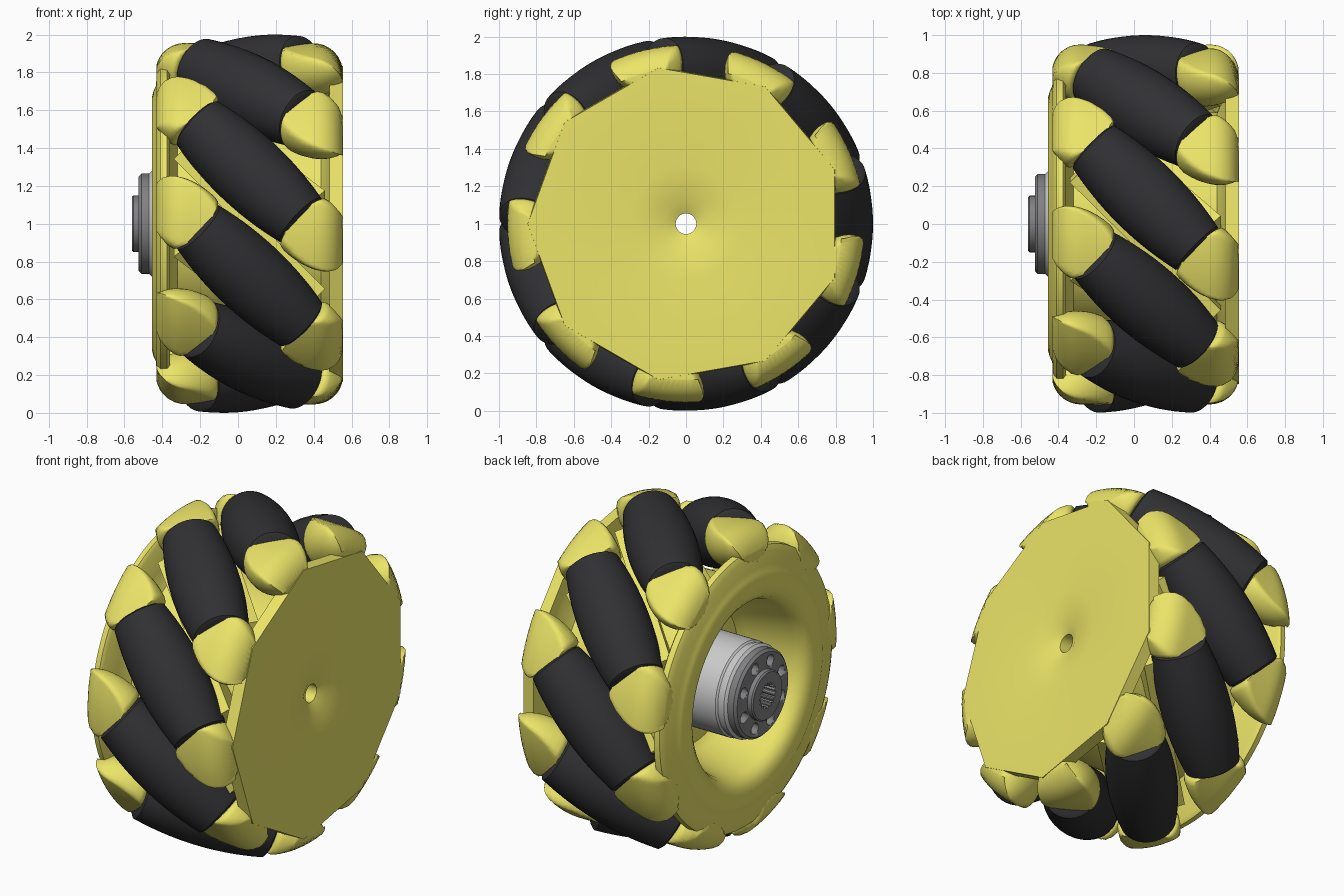
import bpy, bmesh, math
from mathutils import Vector, Matrix

if "Cube" in bpy.data.objects:
    bpy.data.objects.remove(bpy.data.objects["Cube"])

N, CX, R0 = 9, 0.06, 0.80          # rollers, roller mid-plane, roller axis radius
S = math.sqrt(0.5)
CENTRE = Vector((0, 0, 1))


def material(name, rgb):
    m = bpy.data.materials.new(name)
    m.diffuse_color = (*rgb, 1)
    m.use_nodes = True
    m.node_tree.nodes["Principled BSDF"].inputs["Base Color"].default_value = m.diffuse_color
    return m


YELLOW = material("yellow_plastic", (0.84, 0.78, 0.14))
BLACK = material("black_rubber", (0.03, 0.03, 0.033))
GREY = material("dark_metal", (0.22, 0.22, 0.23))


def finish(bm, name, mat=None, angle=35):
    bmesh.ops.recalc_face_normals(bm, faces=bm.faces)
    me = bpy.data.meshes.new(name)
    bm.to_mesh(me)
    bm.free()
    ob = bpy.data.objects.new(name, me)
    bpy.context.collection.objects.link(ob)
    if mat:
        me.materials.append(mat)
    bpy.context.view_layer.objects.active = ob
    bpy.ops.object.select_all(action='DESELECT')
    ob.select_set(True)
    bpy.ops.object.shade_smooth_by_angle(angle=math.radians(angle))
    return ob


def lathe(bm, profile, segs, place, closed=True, radius=lambda x, r, a: r):
    """Revolve (along, radius) points; place(along, u, v) gives the position."""
    rings = []
    for i in range(segs):
        a = 2 * math.pi * i / segs
        ring = []
        for x, r in profile:
            q = radius(x, r, a)
            ring.append(bm.verts.new(place(x, q * math.cos(a), q * math.sin(a))))
        rings.append(ring)
    n = len(profile)
    for i in range(segs):
        A, B = rings[i], rings[(i + 1) % segs]
        for j in range(n if closed else n - 1):
            k = (j + 1) % n
            bm.faces.new((A[j], A[k], B[k], B[j]))
    if not closed:
        bm.faces.new([r[0] for r in rings])
        bm.faces.new([r[-1] for r in rings])


def wheel_place(x, u, v):
    return CENTRE + Vector((x, u, v))


def frame(deg):
    """Radial, roller-axis and cross directions at an angle round the wheel."""
    a = math.radians(deg)
    rad = Vector((0, math.cos(a), math.sin(a)))
    tan = Vector((0, -math.sin(a), math.cos(a)))
    axis = (Vector((1, 0, 0)) + tan) * S
    return rad, axis, rad.cross(axis)


def roller_place(deg, clip=False):
    rad, axis, side = frame(deg)

    def place(t, u, v):
        p = Vector((CX, 0, 0)) + rad * R0 + axis * t + rad * u + side * v
        if clip:                      # keep pods inside a rounded wheel outline
            d = max(-0.492, min(0.492, p.x - CX))
            p.x = CX + d
            e = min(1, max(0, (abs(d) - 0.34) / 0.155))
            limit = 0.955 - 0.15 * (1 - math.sqrt(1 - e * e))
            r = math.hypot(p.y, p.z)
            if r > limit:
                p.y *= limit / r
                p.z *= limit / r
        return p + CENTRE
    return place


# Barrel profile whose outer edge follows a circle of radius 1
barrel = []
for i in range(15):
    s = -0.35 + 0.05 * i
    h = math.hypot(R0, s * S)
    sp = s * S / h
    barrel.append((s + (1 - h) * sp * S, (1 - h) * math.sqrt(1 - sp * sp / 2)))
t_end, r_end = barrel[-1]
barrel = [(-t_end - 0.012, r_end - 0.02)] + barrel + [(t_end + 0.012, r_end - 0.02)]

# Domed pod that holds each roller end
dome = [(0.395, 0.155), (0.405, 0.172)]
for i in range(13):
    f = math.radians(88 * i / 12)
    dome.append((0.43 + 0.29 * math.sin(f), 0.178 * math.cos(f) ** 0.85))

for k in range(N):
    deg = 360 / N * k
    bm = bmesh.new()
    lathe(bm, barrel, 36, roller_place(deg), closed=False)
    finish(bm, f"roller_{k + 1}", BLACK)
    for side, sign in (("left", -1), ("right", 1)):
        bm = bmesh.new()
        lathe(bm, [(t * sign, r) for t, r in dome], 40, roller_place(deg, True), closed=False)
        finish(bm, f"{side}_pod_{k + 1}", YELLOW, 50)
    # Diagonal rib between neighbouring rollers
    rad, axis, cross = frame(deg + 180 / N)
    rot = Matrix((rad, axis, cross)).transposed().to_4x4()
    pos = CENTRE + Vector((CX, 0, 0)) + rad * 0.61
    bm = bmesh.new()
    bmesh.ops.create_cube(bm, size=1, matrix=Matrix.Translation(pos) @ rot @
                          Matrix.Diagonal((0.14, 1.05, 0.08, 1)))
    finish(bm, f"rib_{k + 1}", YELLOW)


# Wheel body: drum, flat-sided right plate, rounded left rim and deep recess
def body_radius(x, r, a):
    if x > 0.4 and r > 0.75:
        step = 2 * math.pi / N
        d = (a + step / 2) % step - step / 2
        return 0.80 / math.cos(d) * r / 0.80
    return r


body = [(0.50, 0.055), (0.53, 0.12), (0.555, 0.30), (0.555, 0.795), (0.485, 0.80),
        (0.485, 0.70), (0.44, 0.59), (-0.32, 0.59), (-0.36, 0.68), (-0.36, 0.83), (-0.375, 0.85),
        (-0.41, 0.845), (-0.43, 0.81), (-0.433, 0.73), (-0.447, 0.70), (-0.455, 0.67),
        (-0.455, 0.62), (-0.445, 0.575), (-0.42, 0.54), (-0.38, 0.52),
        (-0.10, 0.46), (-0.06, 0.42), (-0.05, 0.055)]
bm = bmesh.new()
lathe(bm, body, 108, wheel_place, radius=body_radius)
finish(bm, "wheel_body", YELLOW, 40)

# Metal hub sleeve standing in the recess
bm = bmesh.new()
lathe(bm, [(-0.04, 0.08), (-0.04, 0.285), (-0.40, 0.285), (-0.41, 0.275), (-0.42, 0.275),
           (-0.43, 0.28), (-0.455, 0.28), (-0.47, 0.265), (-0.47, 0.08)], 64, wheel_place)
finish(bm, "hub_sleeve")


# Hub face with a toothed bore and a ring of bolt holes
def spline(x, r, a):
    if r < 0.1:
        return r + (0.014 if round(a / (2 * math.pi) * 64) % 4 < 2 else 0)
    return r


bm = bmesh.new()
lathe(bm, [(-0.46, 0.065), (-0.46, 0.265), (-0.51, 0.265), (-0.525, 0.25), (-0.525, 0.15),
           (-0.552, 0.15), (-0.56, 0.142), (-0.56, 0.065)], 64, wheel_place, radius=spline)
face = finish(bm, "hub_face", GREY, 30)

bm = bmesh.new()
for k in range(8):
    a = 2 * math.pi * (k + 0.5) / 8
    c = wheel_place(-0.53, 0.198 * math.cos(a), 0.198 * math.sin(a))
    bmesh.ops.create_cone(bm, cap_ends=True, segments=20, radius1=0.034, radius2=0.034, depth=0.09,
                          matrix=Matrix.Translation(c) @ Matrix.Rotation(math.pi / 2, 4, 'Y'))
cutter = finish(bm, "bolt_hole_cutter")
cutter.hide_render = True
cutter.hide_set(True)
mod = face.modifiers.new("bolt_holes", 'BOOLEAN')
mod.operation = 'DIFFERENCE'
mod.solver = 'EXACT'
mod.object = cutter
